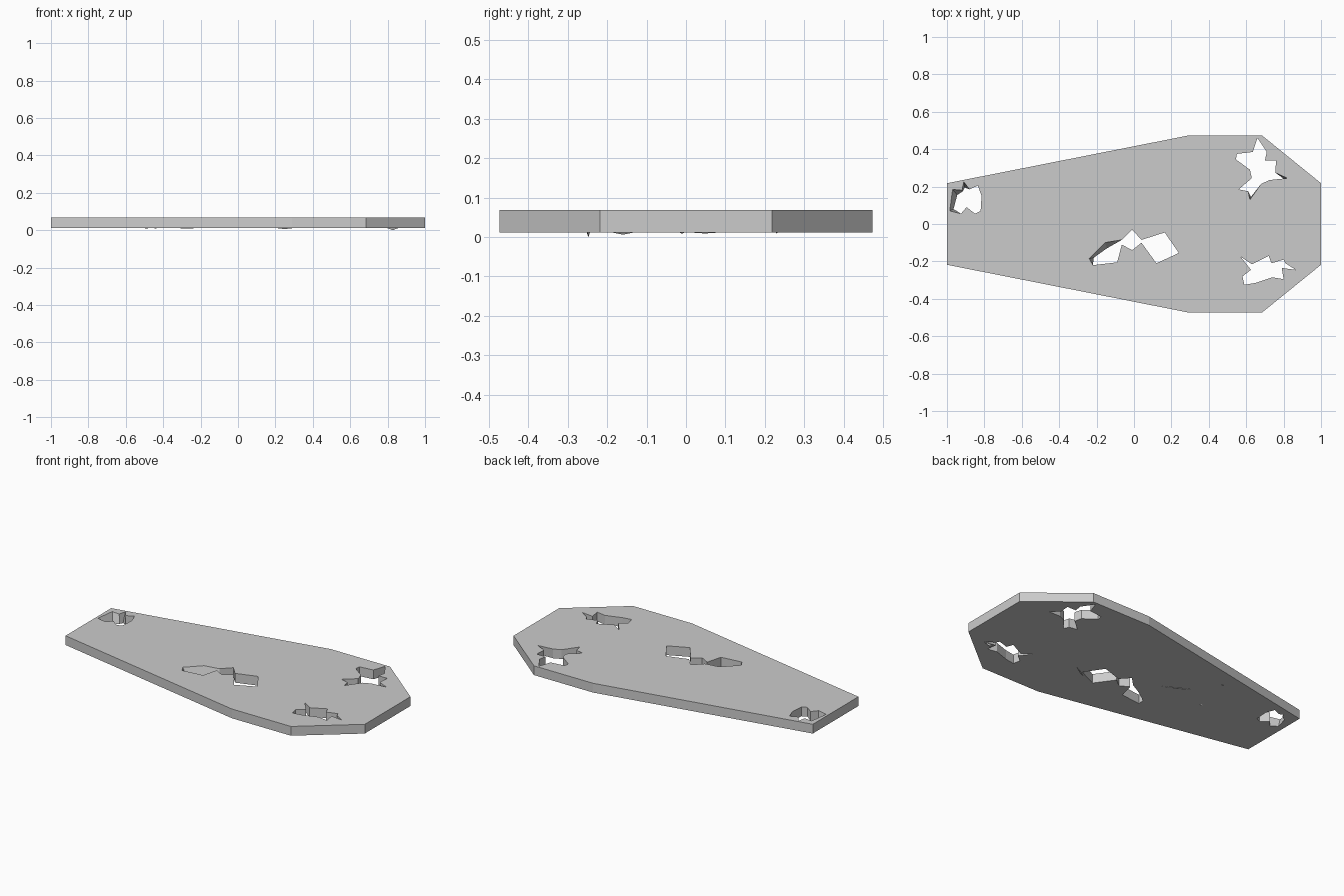
import bpy, bmesh

if "Cube" in bpy.data.objects:
    bpy.data.objects.remove(bpy.data.objects["Cube"])

TOP, BOTTOM = 0.068, 0.012

# Half outline of the six-plus-two sided board, mirrored in y
half = [(-1, .218), (.29, .473), (.685, .473), (1, .218)]
outline = half + [(x, -y) for x, y in reversed(half)]

# Jagged holes: top rim, plus {index: bottom point} where the wall slopes
star = [(.66, .46), (.71, .385), (.70, .34), (.76, .34), (.755, .275),
        (.82, .245), (.725, .235), (.68, .215), (.62, .13), (.61, .175),
        (.56, .185), (.63, .245), (.62, .29), (.545, .345), (.55, .375),
        (.635, .385)]
foot = [(-.985, .07), (-.97, .185), (-.92, .18), (-.91, .225),
        (-.88, .185), (-.835, .205), (-.815, .15), (-.82, .07),
        (-.85, .055), (-.895, .09), (-.925, .055)]
middle = [(-.24, -.185), (-.155, -.10), (-.065, -.085), (-.01, -.03),
          (.04, -.085), (.165, -.045), (.195, -.09), (.24, -.155),
          (.12, -.21), (.04, -.10), (-.01, -.14), (-.065, -.11),
          (-.09, -.205), (-.22, -.22)]
side = [(.57, -.175), (.63, -.215), (.72, -.17), (.735, -.21),
        (.80, -.19), (.81, -.21), (.865, -.245), (.79, -.235),
        (.80, -.295), (.74, -.285), (.65, -.315), (.59, -.325),
        (.58, -.28), (.625, -.245)]
loops = [(outline, {}),
         (star, {5: (.81, .235), 8: (.625, .145)}),
         (foot, {0: (-.965, .08), 1: (-.945, .155), 2: (-.915, .175),
                 3: (-.905, .195)}),
         (middle, {0: (-.215, -.18), 1: (-.145, -.13)}),
         (side, {})]


def make_object(name, bm):
    bmesh.ops.recalc_face_normals(bm, faces=bm.faces)
    mesh = bpy.data.meshes.new(name)
    bm.to_mesh(mesh)
    bm.free()
    ob = bpy.data.objects.new(name, mesh)
    bpy.context.collection.objects.link(ob)


# Board: walls round every loop, then top and bottom filled with holes left open
bm = bmesh.new()
rims = ([], [])
for pts, moved in loops:
    up = [bm.verts.new((x, y, TOP)) for x, y in pts]
    low = [bm.verts.new((*moved.get(i, p), BOTTOM)) for i, p in enumerate(pts)]
    for i in range(len(pts)):
        j = (i + 1) % len(pts)
        bm.faces.new((up[i], up[j], low[j], low[i]))
        rims[0].append(bm.edges.get((up[i], up[j])))
        rims[1].append(bm.edges.get((low[i], low[j])))
for edges, sign in zip(rims, (1, -1)):
    bmesh.ops.triangle_fill(bm, edges=edges, use_beauty=True,
                            use_dissolve=False, normal=(0, 0, sign))
make_object("coffin_lid", bm)

# Thin splinters under the board: start, end, width, lowest z
splinters = [((-.135, -.024), (-.41, .12), .008, .009),
             ((-.47, -.01), (-.51, -.01), .02, .008),
             ((-.42, .23), (-.46, .23), .012, .009),
             ((.18, -.20), (.32, -.12), .008, .006),
             ((.79, -.245), (.865, -.25), .01, .0)]
for n, (a, b, w, z) in enumerate(splinters):
    bm = bmesh.new()
    mx, my = (a[0] + b[0]) / 2, (a[1] + b[1]) / 2
    base = [bm.verts.new((x, y, BOTTOM + .002)) for x, y in
            (a, (mx, my - w / 2), b, (mx, my + w / 2))]
    tip = bm.verts.new((mx, my, z))
    bm.faces.new(base)
    for i in range(4):
        bm.faces.new((base[i], base[(i + 1) % 4], tip))
    make_object(f"splinter_{n + 1}", bm)
